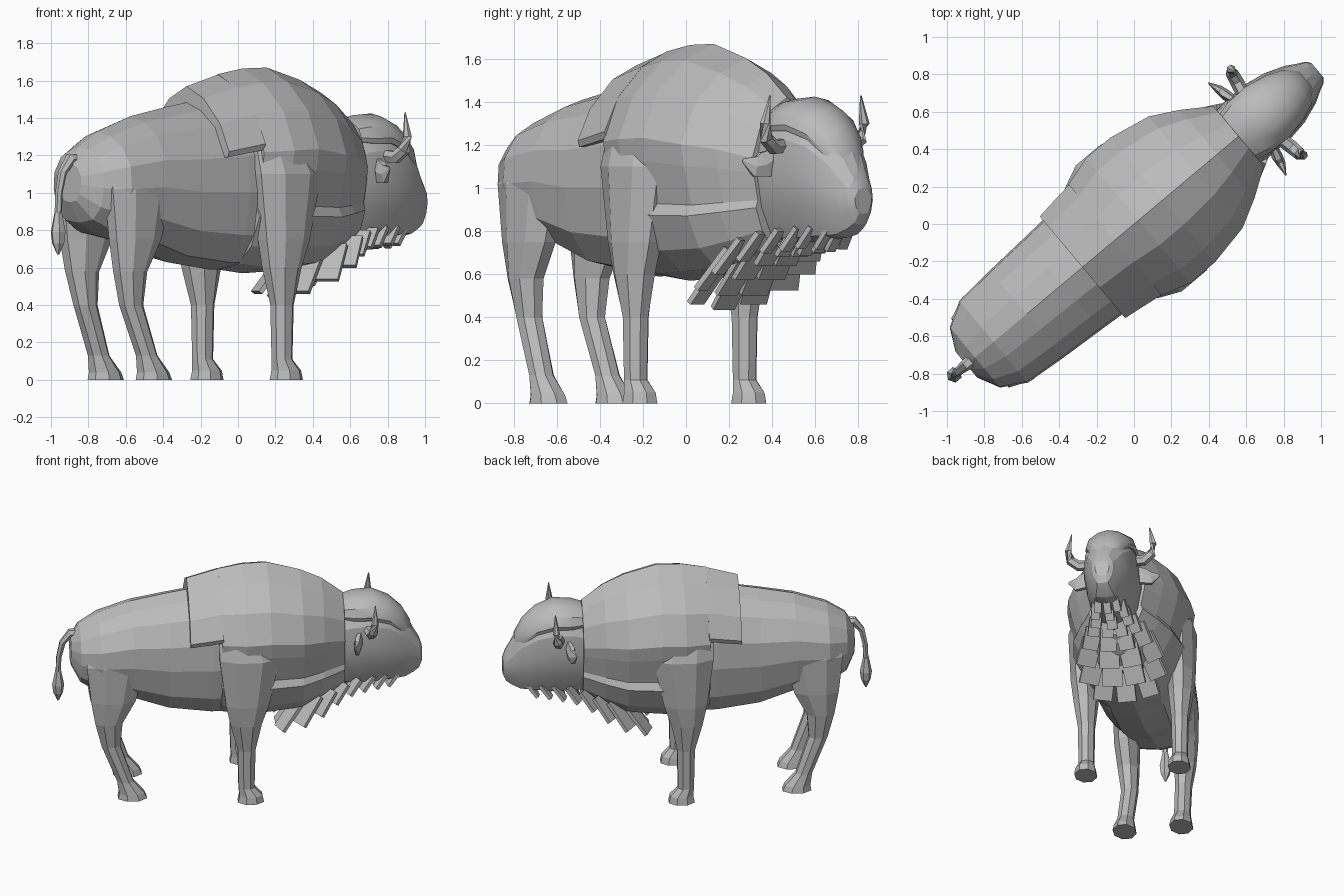
import bpy, bmesh, math
from mathutils import Matrix, Vector

if "Cube" in bpy.data.objects:
    bpy.data.objects.remove(bpy.data.objects["Cube"], do_unlink=True)

# The animal is built facing +x, then turned to its heading
HEADING = Matrix.Rotation(math.radians(40), 4, 'Z')

grey = bpy.data.materials.new("plain_grey")
grey.use_nodes = True
COLOUR = (0.5, 0.5, 0.5, 1)
grey.diffuse_color = COLOUR
grey.node_tree.nodes["Principled BSDF"].inputs["Base Color"].default_value = COLOUR


def finish(name, bm, smooth=None):
    bmesh.ops.transform(bm, matrix=HEADING, verts=bm.verts)
    bmesh.ops.recalc_face_normals(bm, faces=bm.faces)
    mesh = bpy.data.meshes.new(name)
    bm.to_mesh(mesh)
    bm.free()
    mesh.materials.append(grey)
    obj = bpy.data.objects.new(name, mesh)
    bpy.context.collection.objects.link(obj)
    if smooth:
        bpy.ops.object.select_all(action='DESELECT')
        obj.select_set(True)
        bpy.context.view_layer.objects.active = obj
        bpy.ops.object.shade_smooth_by_angle(angle=math.radians(smooth))


def loft(name, rings, smooth=None):
    """Skin a list of equal rings and cap both ends."""
    bm = bmesh.new()
    rows = [[bm.verts.new(p) for p in ring] for ring in rings]
    n = len(rows[0])
    for a, b in zip(rows, rows[1:]):
        for i in range(n):
            j = (i + 1) % n
            bm.faces.new((a[i], a[j], b[j], b[i]))
    bm.faces.new(rows[0])
    bm.faces.new(rows[-1])
    finish(name, bm, smooth)


def trunk(name, half, stations, smooth=None):
    """Loft mirrored half-sections; stations are (x, top, bottom, half width)."""
    outline = half + [(-w, t) for w, t in reversed(half[1:-1])]
    loft(name, [[(x, w * hw, bot + t * (top - bot)) for w, t in outline]
                for x, top, bot, hw in stations], smooth)


def limb(name, side, stations):
    """Loft eight-sided level rings; stations are (z, x, y, half length, half width)."""
    corners = [math.tau * (i + .5) / 8 for i in range(8)]
    loft(name, [[(x + a * 1.08 * math.cos(c), side * y + b * 1.08 * math.sin(c), z)
                 for c in corners] for z, x, y, a, b in stations])


def tube(name, path, sides, flat=1.0, smooth=None):
    """Tapering tube through (x, y, z, radius) points."""
    pts = [Vector(p[:3]) for p in path]
    rings = []
    for i, p in enumerate(pts):
        along = pts[min(i + 1, len(pts) - 1)] - pts[max(i - 1, 0)]
        q = along.to_track_quat('Z', 'Y')
        r = path[i][3]
        rings.append([p + q @ Vector((r * math.cos(math.tau * k / sides),
                                      r * flat * math.sin(math.tau * k / sides), 0))
                      for k in range(sides)])
    loft(name, rings, smooth)


# Hindquarters and barrel
barrel = [(0, 0), (.55, .04), (.88, .2), (1, .45), (.97, .66), (.72, .85), (.36, .95), (0, 1)]
trunk("barrel_body", barrel, [
    (-1.17, 1.16, .95, .09), (-1.11, 1.25, .84, .21), (-.98, 1.33, .77, .285),
    (-.75, 1.41, .72, .305), (-.5, 1.46, .63, .32), (-.2, 1.51, .59, .34), (.2, 1.52, .6, .34)])

# Rear edge of the hump, overlapping the back like a cape
cape = [(0, 0), (.97, 0), (1, .08), (.79, .47), (.4, .83), (0, 1)]
trunk("hump_cape", cape, [(-.36, 1.57, 1.19, .355), (-.13, 1.635, 1.23, .385)])

# Shoulders, hump and neck with a fold along the lower side
shoulder = [(0, 0), (.45, .03), (.72, .12), (.9, .27), (.84, .32), (.96, .5),
            (1, .6), (.79, .79), (.4, .93), (0, 1)]
trunk("shoulder_hump", shoulder, [
    (-.14, 1.635, .59, .385), (.03, 1.665, .57, .435), (.2, 1.67, .58, .435),
    (.43, 1.605, .6, .39), (.58, 1.535, .65, .31), (.73, 1.42, .72, .21)])

# Head, with a cap of hair over the brow
skull = [(0, 0), (.5, .03), (.85, .25), (1, .5), (.93, .72), (.55, .93), (0, 1)]
trunk("head", skull, [
    (.66, 1.34, .76, .17), (.78, 1.4, .75, .19), (.93, 1.41, .75, .19), (1.05, 1.36, .76, .17),
    (1.16, 1.25, .77, .13), (1.22, 1.13, .8, .095), (1.26, 1.06, .83, .075),
    (1.28, 1.0, .88, .05)], 18)
cap = [(0, 0), (.93, .03), (.98, .2), (.85, .6), (.45, .9), (0, 1)]
trunk("brow_hair_cap", cap, [
    (.73, 1.39, 1.27, .16), (.8, 1.415, 1.26, .178), (.93, 1.425, 1.26, .182),
    (1.05, 1.375, 1.22, .157), (1.14, 1.295, 1.14, .122), (1.2, 1.19, 1.07, .07)], 35)

# Paired parts
for side, label in ((1, "left"), (-1, "right")):
    limb("front_leg_" + label, side, [
        (0, .06, .33, .09, .075), (.05, .06, .33, .08, .068), (.11, .03, .33, .055, .052),
        (.4, .03, .33, .062, .057), (.6, .025, .335, .11, .08), (.75, .035, .34, .15, .09),
        (1.1, .05, .345, .21, .095), (1.24, .03, .315, .19, .08)])
    limb("rear_leg_" + label, side, [
        (0, -.755, .2, .1, .078), (.04, -.76, .2, .088, .072), (.13, -.805, .2, .056, .055),
        (.4, -.905, .19, .065, .056), (.58, -.92, .2, .095, .07), (.75, -.89, .205, .155, .08),
        (1.02, -.87, .205, .205, .085), (1.15, -.87, .175, .16, .07)])
    tube("horn_" + label, [
        (.89, side * .14, 1.2, .036), (.91, side * .23, 1.19, .037), (.92, side * .285, 1.23, .034),
        (.93, side * .3, 1.3, .025), (.935, side * .275, 1.43, .004)], 6, smooth=30)
    tube("ear_" + label, [
        (.84, side * .15, 1.15, .02), (.82, side * .21, 1.11, .03),
        (.81, side * .26, 1.1, .024), (.79, side * .32, 1.13, .004)], 6, 2.3)

# Tail with a pointed tuft
tube("tail", [(-1.09, 0, 1.17, .04), (-1.17, 0, 1.18, .032), (-1.225, 0, 1.11, .024),
              (-1.25, 0, 1.0, .02), (-1.255, 0, .88, .02)], 6)
tube("tail_tuft", [(-1.255, 0, .9, .02), (-1.255, 0, .79, .042), (-1.255, 0, .73, .034),
                   (-1.255, 0, .67, .006)], 6)

# Beard: overlapping rows of flat locks swept backwards from chest to chin
beard_rows = [  # x, z, spread, count, width, length
    (.42, .64, .12, 3, .13, .27), (.52, .67, .18, 4, .14, .24), (.62, .71, .19, 4, .14, .2),
    (.72, .745, .16, 4, .11, .16), (.82, .765, .13, 4, .08, .13), (.92, .78, .1, 3, .07, .13),
    (1.01, .785, .09, 3, .06, .12), (1.1, .79, .06, 3, .05, .12)]
bm = bmesh.new()
for x, z, spread, count, width, length in beard_rows:
    for k in range(count):
        y = spread * (2 * k / (count - 1) - 1)
        hang = (Matrix.Translation((x, y, z + abs(y) * .2)) @ Matrix.Rotation(-3 * y, 4, 'Z')
                @ Matrix.Rotation(math.radians(38), 4, 'Y')
                @ Matrix.Translation((0, 0, -length / 2 + .02)))
        lock = bmesh.ops.create_cube(bm, size=1)["verts"]
        bmesh.ops.scale(bm, vec=(.025, width, length), verts=lock)
        bmesh.ops.transform(bm, matrix=hang, verts=lock)
finish("beard_locks", bm)
